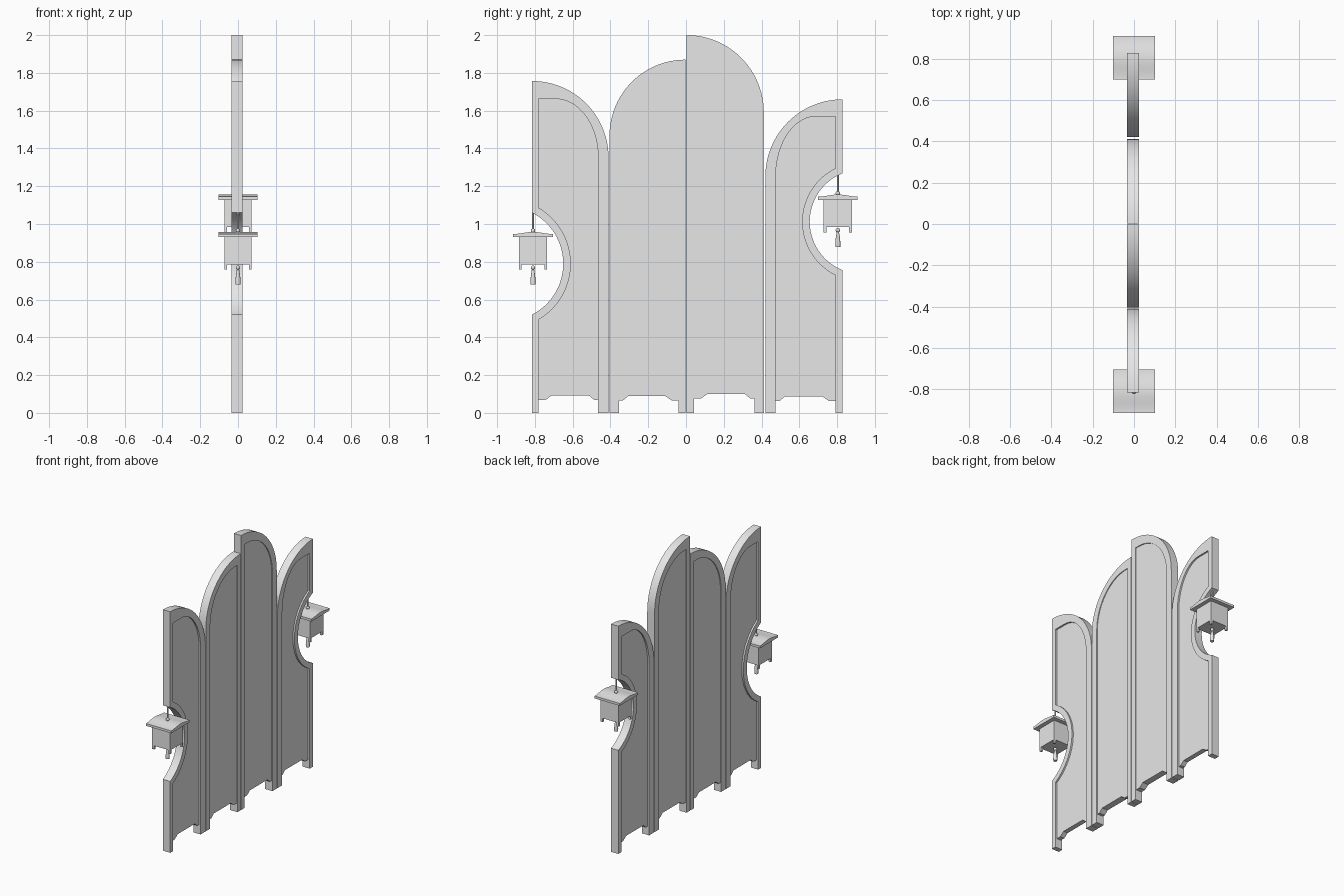
import bpy, bmesh, math
from math import sin, cos, pi

cube = bpy.data.objects.get("Cube")
if cube:
    bpy.data.objects.remove(cube, do_unlink=True)

grey = bpy.data.materials.new("plain grey")
grey.use_nodes = True
grey.diffuse_color = (0.8, 0.8, 0.8, 1)
grey.node_tree.nodes["Principled BSDF"].inputs["Base Color"].default_value = (0.8, 0.8, 0.8, 1)

BACK, FRONT = -0.035, 0.024      # screen thickness along x


def finish(bm, name, smooth=True):
    bmesh.ops.recalc_face_normals(bm, faces=bm.faces)
    mesh = bpy.data.meshes.new(name)
    bm.to_mesh(mesh)
    bm.free()
    mesh.materials.append(grey)
    ob = bpy.data.objects.new(name, mesh)
    bpy.context.collection.objects.link(ob)
    if smooth:
        bpy.ops.object.select_all(action='DESELECT')
        ob.select_set(True)
        bpy.context.view_layer.objects.active = ob
        bpy.ops.object.shade_smooth_by_angle(angle=math.radians(30))
    return ob


def extrude_x(name, outline, x0, x1):
    """Solid from a closed (y, z) outline, swept along x."""
    bm = bmesh.new()
    face = bm.faces.new([bm.verts.new((x0, y, z)) for y, z in outline])
    res = bmesh.ops.extrude_face_region(bm, geom=[face])
    verts = [g for g in res["geom"] if isinstance(g, bmesh.types.BMVert)]
    bmesh.ops.translate(bm, verts=verts, vec=(x1 - x0, 0, 0))
    return finish(bm, name)


def lathe(name, y, profile, steps=16):
    """Solid of revolution about a vertical axis at the given y."""
    bm = bmesh.new()
    rings = [[bm.verts.new((r * cos(2 * pi * i / steps), y + r * sin(2 * pi * i / steps), z))
              for i in range(steps)] for r, z in profile]
    for a, b in zip(rings, rings[1:]):
        for i in range(steps):
            j = (i + 1) % steps
            bm.faces.new((a[i], a[j], b[j], b[i]))
    bm.faces.new(rings[0])
    bm.faces.new(rings[-1])
    return finish(bm, name)


def arch(high, low, foot, top, spring, reach, cut=None):
    """Path up the tall side, round an optional bite, over the arch and down."""
    d = 1 if low > high else -1
    path = [(high, foot)]
    if cut:
        cy, cz, r = cut
        half = math.acos(abs(high - cy) / r)
        path += [(cy + d * r * cos(t), cz + r * sin(t))
                 for t in (half * (k / 16 - 1) for k in range(33))]
    path.append((high, top))
    centre = low - d * reach
    for k in range(25):
        t = pi / 2 * (1 - k / 24)
        p = (centre + d * reach * cos(t), spring + (top - spring) * sin(t))
        if abs(p[0] - path[-1][0]) + abs(p[1] - path[-1][1]) > 1e-4:
            path.append(p)
    path.append((low, foot))
    return path


def screen_panel(name, high, low, top, stile, drop, reach, recess, apron, cut=None):
    d = 1 if low > high else -1
    width = abs(low - high)
    spring = top - width
    ih, il = high + d * stile[0], low - d * stile[1]
    wide_cut = cut and (cut[0], cut[1], cut[2] + 0.04)
    # Raised frame, running down into the feet
    outer = arch(high, low, 0, top, spring, width, cut)
    inner = arch(ih, il, 0, top - drop, spring, reach, wide_cut)
    extrude_x(name + "_frame", outer + inner[::-1], BACK, FRONT)
    # Recessed infill with a stepped apron
    fill = arch(ih, il, apron - 0.025, top - drop, spring, reach, wide_cut)
    fill += [(il - d * 0.02, apron - 0.025), (il - d * 0.05, apron),
             (ih + d * 0.07, apron), (ih + d * 0.035, apron - 0.025)]
    extrude_x(name + "_infill", fill, BACK + recess, FRONT - recess)


screen_panel("right_end_panel", -0.815, -0.41, 1.757, (0.035, 0.055), 0.095, 0.225,
             0.012, 0.093, (-0.953, 0.79, 0.303))
screen_panel("right_middle_panel", -0.003, -0.405, 1.87, (0.037, 0.05), 0.07, 0.29,
             0.006, 0.09)
screen_panel("left_middle_panel", 0.003, 0.412, 2.0, (0.04, 0.05), 0.08, 0.29,
             0.006, 0.1)
screen_panel("left_end_panel", 0.829, 0.42, 1.66, (0.038, 0.055), 0.09, 0.215,
             0.012, 0.088, (0.931, 1.012, 0.276))


def boxes(name, specs):
    bm = bmesh.new()
    for centre, size in specs:
        verts = bmesh.ops.create_cube(bm, size=1)["verts"]
        bmesh.ops.scale(bm, vec=size, verts=verts)
        bmesh.ops.translate(bm, vec=centre, verts=verts)
    return finish(bm, name, smooth=False)


def ball(r, z):
    return [(max(r * sin(pi * k / 8), 0.0005), z - r * cos(pi * k / 8)) for k in range(9)]


def lantern(side, y, z, hook):
    """Hanging lantern; z is the underside of its roof."""
    # Roof with flared eaves and a low curved crown
    crown = [(0.105 - 0.21 * k / 20, 0.017 + 0.011 * (0.5 + 0.5 * cos(pi * (k / 10 - 1))))
             for k in range(21)]
    rim = [(y + u, z + v) for u, v in crown]
    extrude_x(side + "_lantern_roof", [(y - 0.105, z), (y + 0.105, z)] + rim, -0.102, 0.102)
    # Box body and short corner legs
    specs = [((0, y, z - 0.072), (0.144, 0.15, 0.146))]
    specs += [((sx * 0.0645, y + sy * 0.0675, z - 0.135), (0.015, 0.015, 0.074))
              for sx in (-1, 1) for sy in (-1, 1)]
    boxes(side + "_lantern_body", specs)
    # Cord, finial and tassel
    lathe(side + "_lantern_cord", y, [(0.006, z), (0.006, hook)], 10)
    lathe(side + "_lantern_finial", y, ball(0.012, z + 0.035))
    lathe(side + "_tassel_bead", y, ball(0.012, z - 0.161))
    lathe(side + "_tassel", y, [(0.005, z - 0.165), (0.008, z - 0.183), (0.011, z - 0.2),
                                (0.014, z - 0.235), (0.013, z - 0.25)])


lantern("right", -0.81, 0.93, 1.07)
lantern("left", 0.804, 1.128, 1.275)
